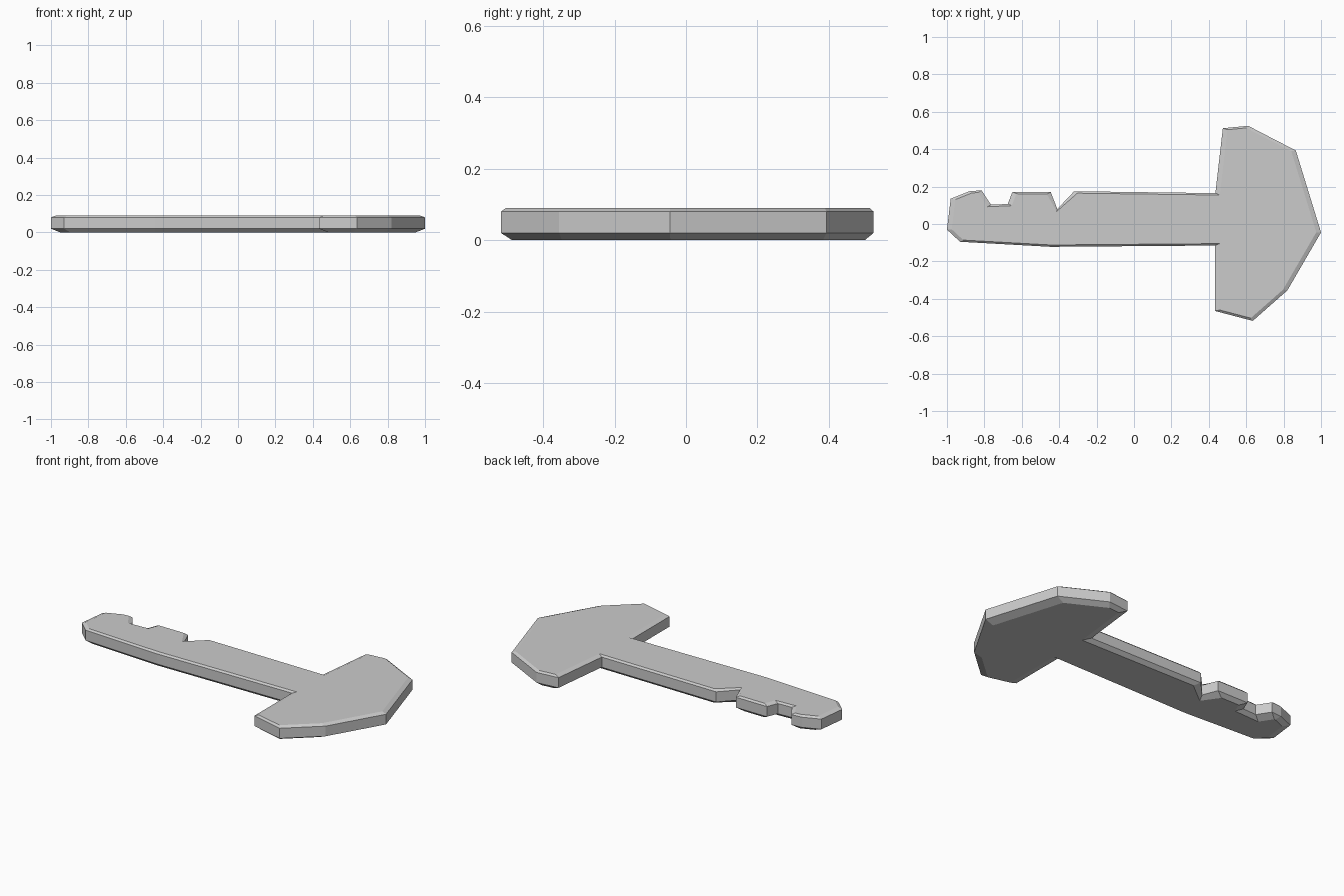
import bpy, bmesh
from mathutils import Vector

if "Cube" in bpy.data.objects:
    bpy.data.objects.remove(bpy.data.objects["Cube"])

# Plan outline, counter-clockwise from the shaft tip
OUTLINE = [
    (-1.0, -0.03), (-0.93, -0.095), (-0.445, -0.122), (0.433, -0.115),
    (0.433, -0.465), (0.635, -0.518), (0.82, -0.355), (1.0, -0.045),
    (0.865, 0.393), (0.61, 0.525), (0.475, 0.512), (0.435, 0.165),
    (-0.32, 0.175), (-0.41, 0.08), (-0.445, 0.17), (-0.65, 0.172),
    (-0.675, 0.107), (-0.765, 0.103), (-0.815, 0.18), (-0.88, 0.175),
    (-0.98, 0.135),
]


def inset(points, dx, dy):
    """Mitred inset, dx wide along x and dy wide along y."""
    pts = [Vector((x / dx, y / dy)) for x, y in points]
    result = []
    for i, p in enumerate(pts):
        a = (p - pts[i - 1]).normalized()
        b = (pts[(i + 1) % len(pts)] - p).normalized()
        na, nb = Vector((-a.y, a.x)), Vector((-b.y, b.x))
        q = p + (na + nb) / max(1 + na.dot(nb), 0.4)
        result.append((q.x * dx, q.y * dy))
    return result


# Key plate: chamfered underside, straight wall, finely chamfered top
levels = [
    (0.0, inset(OUTLINE, 0.05, 0.022)),
    (0.02, OUTLINE),
    (0.08, OUTLINE),
    (0.09, inset(OUTLINE, 0.025, 0.01)),
]
bm = bmesh.new()
rings = [[bm.verts.new((x, y, z)) for x, y in pts] for z, pts in levels]
n = len(OUTLINE)
for low, high in zip(rings, rings[1:]):
    for i in range(n):
        j = (i + 1) % n
        bm.faces.new((low[i], low[j], high[j], high[i]))
bm.faces.new(rings[0][::-1])
bm.faces.new(rings[-1])
bmesh.ops.recalc_face_normals(bm, faces=bm.faces)

mesh = bpy.data.meshes.new("key_plate")
bm.to_mesh(mesh)
bm.free()
bpy.context.collection.objects.link(bpy.data.objects.new("key_plate", mesh))
